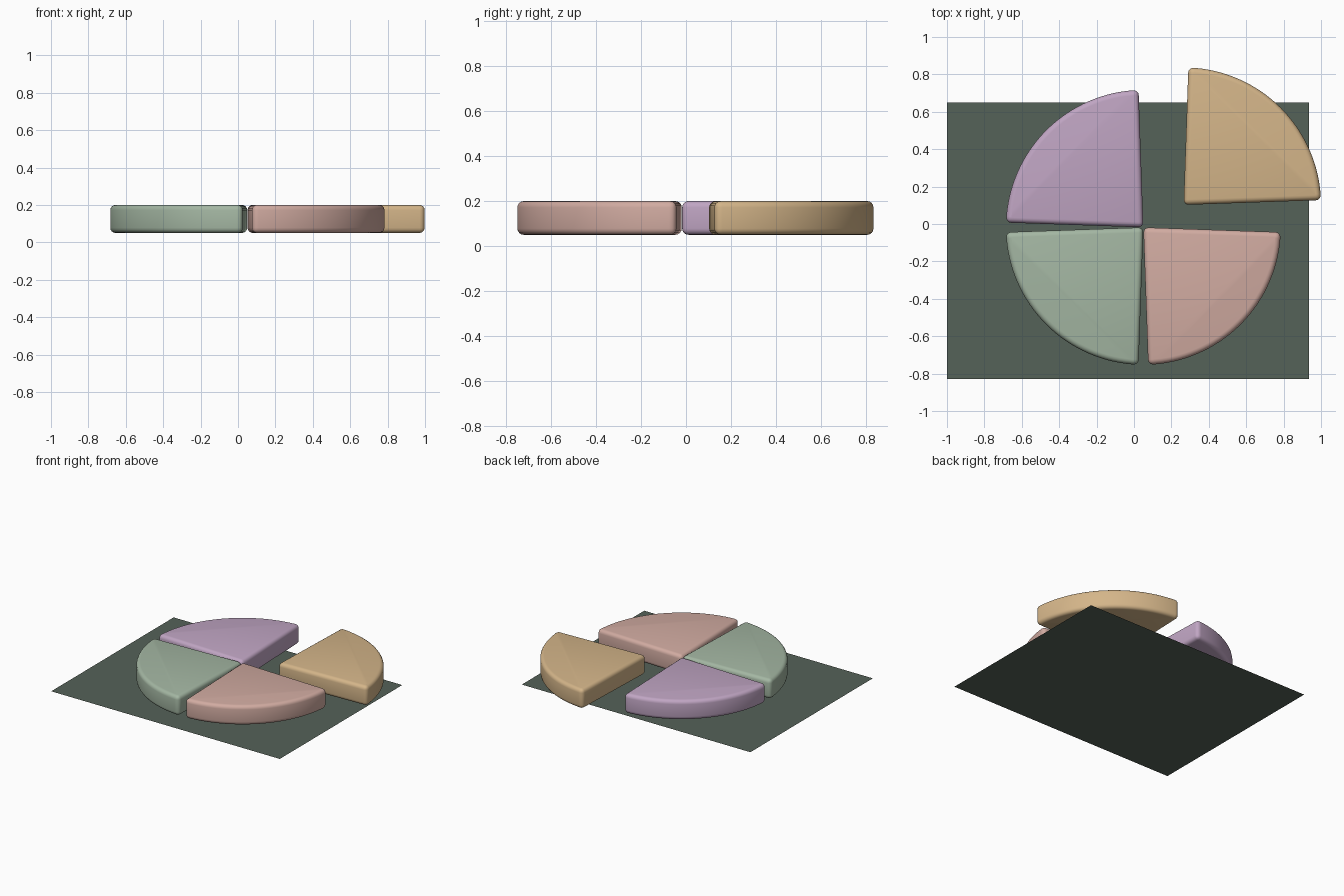
import bpy, bmesh, math

if "Cube" in bpy.data.objects:
    bpy.data.objects.remove(bpy.data.objects["Cube"])


def material(name, rgb):
    # sRGB 0-255 to linear
    m = bpy.data.materials.new(name)
    lin = [((c / 255 + 0.055) / 1.055) ** 2.4 for c in rgb]
    m.diffuse_color = (*lin, 1)
    m.use_nodes = True
    m.node_tree.nodes["Principled BSDF"].inputs["Base Color"].default_value = m.diffuse_color
    return m


def make_object(name, bm, mat):
    mesh = bpy.data.meshes.new(name)
    bm.to_mesh(mesh)
    bm.free()
    mesh.materials.append(mat)
    ob = bpy.data.objects.new(name, mesh)
    bpy.context.collection.objects.link(ob)
    return ob


RADIUS, BOTTOM, TOP, GAP, STEPS = 0.735, 0.05, 0.20, 2.0, 32


def wedge(name, apex, start, mat):
    # quarter-disc outline, extruded up, with rounded edges
    bm = bmesh.new()
    pts = [apex]
    for i in range(STEPS + 1):
        a = math.radians(start + GAP + (90 - 2 * GAP) * i / STEPS)
        pts.append((apex[0] + RADIUS * math.cos(a), apex[1] + RADIUS * math.sin(a)))
    face = bm.faces.new([bm.verts.new((x, y, BOTTOM)) for x, y in pts])
    ext = bmesh.ops.extrude_face_region(bm, geom=[face])
    for v in ext["geom"]:
        if isinstance(v, bmesh.types.BMVert):
            v.co.z = TOP
    bmesh.ops.recalc_face_normals(bm, faces=bm.faces)
    ob = make_object(name, bm, mat)
    bev = ob.modifiers.new("rounded_edges", 'BEVEL')
    bev.width = 0.028
    bev.segments = 4
    bev.limit_method = 'ANGLE'
    bev.angle_limit = math.radians(30)
    bpy.ops.object.select_all(action='DESELECT')
    ob.select_set(True)
    bpy.context.view_layer.objects.active = ob
    bpy.ops.object.modifier_apply(modifier=bev.name)
    bpy.ops.object.shade_smooth_by_angle(angle=math.radians(35))


# flat sheet under the wedges
bm = bmesh.new()
bm.faces.new([bm.verts.new((x, y, 0)) for x, y in
              ((-1, -0.83), (0.935, -0.83), (0.935, 0.65), (-1, 0.65))])
make_object("base_sheet", bm, material("dark_green", (85, 98, 88)))

# three wedges share a centre, the fourth is pulled out
CENTRE = (0.05, -0.018)
wedge("pulled_wedge", (0.265, 0.102), 0, material("tan", (212, 181, 137)))
wedge("back_left_wedge", CENTRE, 90, material("lilac", (192, 165, 195)))
wedge("front_left_wedge", CENTRE, 180, material("sage", (164, 183, 163)))
wedge("front_right_wedge", CENTRE, 270, material("pink", (209, 171, 161)))
